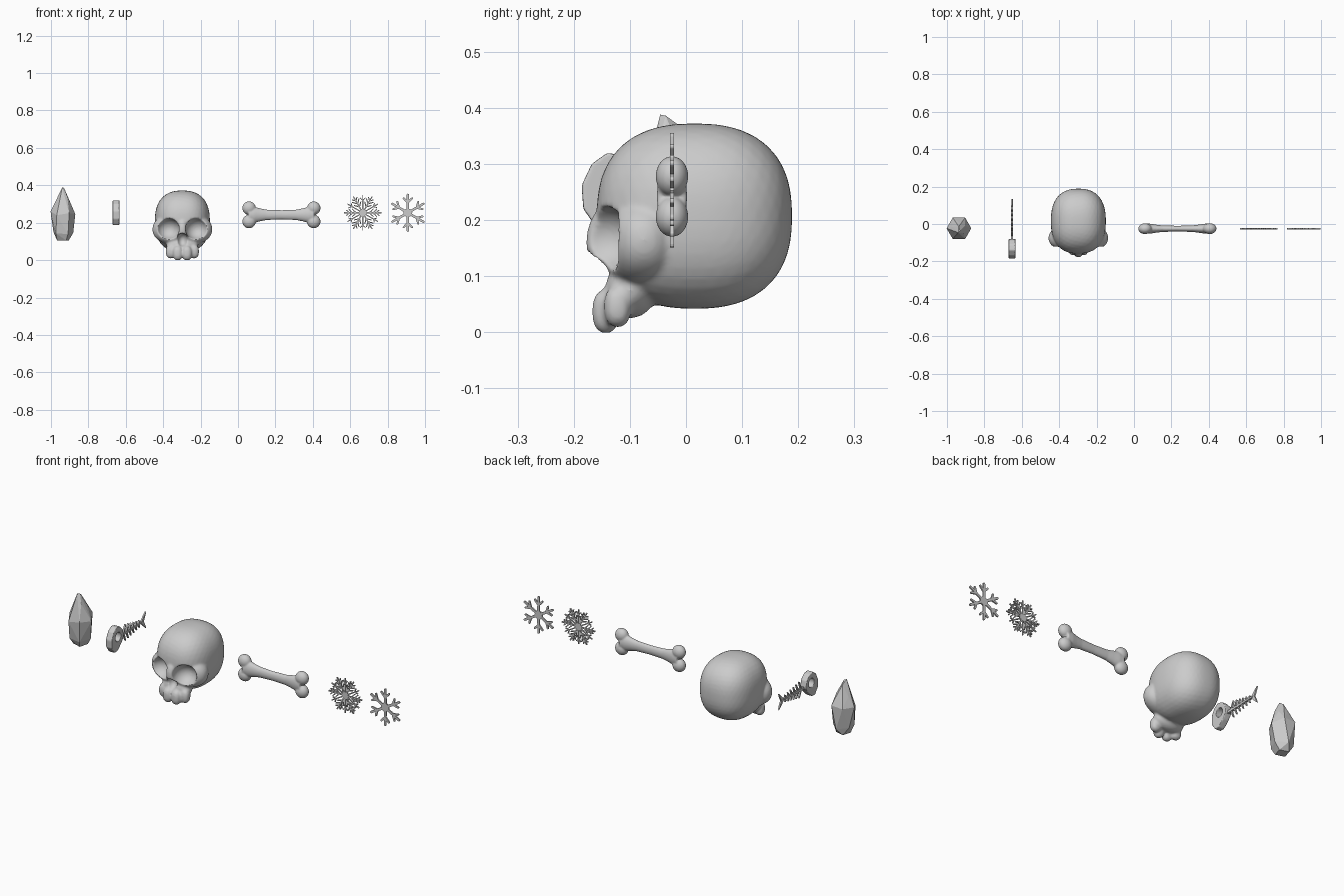
import bpy, bmesh, math, random
from mathutils import Matrix, Vector

if "Cube" in bpy.data.objects:
    bpy.data.objects.remove(bpy.data.objects["Cube"])

random.seed(4)


def to_object(name, bm, loc=(0, 0, 0), smooth=False):
    bmesh.ops.recalc_face_normals(bm, faces=bm.faces[:])
    me = bpy.data.meshes.new(name)
    bm.to_mesh(me)
    bm.free()
    ob = bpy.data.objects.new(name, me)
    ob.location = loc
    bpy.context.collection.objects.link(ob)
    me.polygons.foreach_set("use_smooth", [smooth] * len(me.polygons))
    return ob


def blob(bm, c, r, power=2.0):
    """Super-ellipsoid with centre c and radii r."""
    for v in bmesh.ops.create_icosphere(bm, subdivisions=4, radius=1)["verts"]:
        n = sum(abs(k) ** power for k in v.co) ** (1 / power)
        v.co = Vector([c[i] + r[i] * v.co[i] / n for i in range(3)])


def plate(bm, pts, depth):
    """Outline in XZ, extruded evenly about y = 0."""
    f = bm.faces.new([bm.verts.new((x, -depth / 2, z)) for x, z in pts])
    res = bmesh.ops.extrude_face_region(bm, geom=[f])
    vs = [g for g in res["geom"] if isinstance(g, bmesh.types.BMVert)]
    bmesh.ops.translate(bm, verts=vs, vec=(0, depth, 0))


def bar(bm, p, q, w0, w1, depth, rounded=False):
    """Flat tapered strip from p to q with optional round tip."""
    p, q = Vector(p), Vector(q)
    d = (q - p).normalized()
    n = Vector((-d.y, d.x))
    steps = [math.pi * k / 6 for k in range(7)] if rounded else [0, math.pi]
    tip = [q + n * w1 / 2 * math.cos(a) + (d * w1 / 2 * math.sin(a) if rounded else d * 0) for a in steps]
    plate(bm, [p + n * w0 / 2] + tip + [p - n * w0 / 2], depth)


def sculpt(ob, voxel, cutter=None, smooth=4):
    """Fuse overlapping forms, carve, then soften."""
    def remesh():
        m = ob.modifiers.new("fuse", 'REMESH')
        m.mode, m.voxel_size, m.use_smooth_shade = 'VOXEL', voxel, True
    remesh()
    if cutter:
        cutter.hide_render = True
        b = ob.modifiers.new("carve", 'BOOLEAN')
        b.operation, b.object, b.solver = 'DIFFERENCE', cutter, 'EXACT'
        remesh()
    s = ob.modifiers.new("soften", 'SMOOTH')
    s.factor, s.iterations = 0.5, smooth
    bpy.context.view_layer.objects.active = ob
    for m in list(ob.modifiers):
        bpy.ops.object.modifier_apply(modifier=m.name)
    if cutter:
        bpy.data.objects.remove(cutter)
    ob.data.polygons.foreach_set("use_smooth", [True] * len(ob.data.polygons))


# Skull: cranium, cheeks, nose bridge, jaw and tooth lumps
bm = bmesh.new()
blob(bm, (0, 0.015, 0.207), (0.147, 0.174, 0.165), 2.45)
blob(bm, (0, -0.075, 0.165), (0.16, 0.078, 0.09), 2.2)
blob(bm, (0, -0.132, 0.16), (0.036, 0.046, 0.07))
blob(bm, (0, -0.1, 0.075), (0.085, 0.047, 0.05))
for s in (-1, 1):
    blob(bm, (s * 0.025, -0.143, 0.037), (0.026, 0.024, 0.039), 2.4)
    blob(bm, (s * 0.062, -0.122, 0.046), (0.027, 0.024, 0.037), 2.4)
skull = to_object("skull", bm, (-0.2975, 0, 0))
# Eye sockets and nose opening
bm = bmesh.new()
for s in (-1, 1):
    blob(bm, (s * 0.077, -0.152, 0.167), (0.061, 0.068, 0.058))
blob(bm, (0, -0.16, 0.107), (0.029, 0.045, 0.037))
sculpt(skull, 0.005, to_object("skull_cutter", bm, (-0.2975, 0, 0)), 6)

# Bone: flared shaft with two knobs at each end
bm = bmesh.new()
profile = [(-0.175, 0.044), (-0.145, 0.043), (-0.115, 0.035), (-0.08, 0.028), (0, 0.025),
           (0.08, 0.028), (0.115, 0.035), (0.145, 0.043), (0.175, 0.044)]
rings = []
for x, r in profile:
    rings.append([bm.verts.new((x, 0.62 * r * math.cos(a), r * math.sin(a)))
                  for a in [math.tau * k / 24 for k in range(24)]])
for a, b in zip(rings, rings[1:]):
    for k in range(24):
        bm.faces.new((a[k], a[k - 1], b[k - 1], b[k]))
bm.faces.new(rings[0])
bm.faces.new(rings[-1])
for sx in (-1, 1):
    for sz in (-1, 1):
        blob(bm, (sx * 0.173, 0, sz * 0.036), (0.036, 0.029, 0.036))
sculpt(to_object("bone", bm, (0.232, -0.025, 0.242)), 0.004, None, 5)

# Crystal: faceted hull of jittered rings
bm = bmesh.new()
for z, r, n, turn in [(0.106, 0.036, 4, 0.5), (0.155, 0.056, 5, 0.2),
                      (0.25, 0.066, 6, 0.0), (0.325, 0.036, 5, 0.4)]:
    for k in range(n):
        a = math.tau * k / n + turn
        zz = z + (random.uniform(-0.018, 0.018) if n > 4 else 0)
        bm.verts.new((-0.936 + r * math.cos(a), -0.023 + r * math.sin(a), zz))
for p in [(-0.94, -0.046, 0.388), (-0.93, -0.036, 0.386), (-0.937, -0.014, 0.37)]:
    bm.verts.new(p)
res = bmesh.ops.convex_hull(bm, input=bm.verts[:])
bmesh.ops.delete(bm, geom=list({g for g in res["geom_interior"] + res["geom_unused"]
                                if isinstance(g, bmesh.types.BMVert)}), context='VERTS')
to_object("crystal", bm)

# Fish head: rounded plate with an eye hole
turn = Matrix.Rotation(math.pi / 2, 4, 'Z')
bm = bmesh.new()
plate(bm, [(-0.078, 0.25), (-0.086, 0.288), (-0.11, 0.314), (-0.14, 0.32), (-0.168, 0.3),
           (-0.186, 0.262), (-0.183, 0.22), (-0.16, 0.187), (-0.135, 0.187), (-0.1, 0.218)], 0.036)
bm.transform(turn)
head = to_object("fish_head", bm, (-0.652, 0, 0))
bm = bmesh.new()
blob(bm, (0, -0.128, 0.264), (0.06, 0.023, 0.025))
sculpt(head, 0.003, to_object("eye_cutter", bm, (-0.652, 0, 0)), 9)

# Fish spine, swept ribs and forked tail
bm = bmesh.new()
bar(bm, (-0.09, 0.25), (0.1, 0.255), 0.014, 0.008, 0.012)
for s in (-1, 1):
    for k in range(6):
        y, l = -0.06 + 0.026 * k, 0.044 - 0.005 * k
        bar(bm, (y, 0.252), (y + l * 0.4, 0.252 + s * l), 0.01, 0.004, 0.009)
    plate(bm, [(0.088, 0.254), (0.108, 0.254 + s * 0.022), (0.133, 0.254 + s * 0.045),
               (0.122, 0.254 + s * 0.018), (0.112, 0.254)], 0.008)
bm.transform(turn)
to_object("fish_spine", bm, (-0.652, 0, 0))


def polar(r, a):
    return Vector((r * math.cos(a), r * math.sin(a)))


def arm(bm, a, length, w, barbs, depth, rounded):
    """Snowflake arm with mirrored side barbs given as (distance, length)."""
    bar(bm, (0, 0), polar(length, a), w, w * 0.85, depth, rounded)
    for d, l in barbs:
        for s in (-1, 1):
            p = polar(d, a)
            bar(bm, p, p + polar(l, a + s * math.pi / 4), w * 0.9, w * 0.7, depth, rounded)


def hexagon(bm, r, depth):
    plate(bm, [polar(r, math.tau * k / 6) for k in range(6)], depth)


# Fine snowflake: feathered arms plus shorter arms between
bm = bmesh.new()
hexagon(bm, 0.022, 0.007)
for k in range(6):
    a = math.tau * k / 6
    arm(bm, a, 0.1, 0.007, [(0.036, 0.03), (0.055, 0.03), (0.073, 0.022)], 0.007, False)
    arm(bm, a + math.pi / 6, 0.094, 0.006, [(0.066, 0.02)], 0.007, False)
to_object("fine_snowflake", bm, (0.667, -0.025, 0.253))

# Bold snowflake: six rounded arms with one pair of branches
bm = bmesh.new()
hexagon(bm, 0.024, 0.007)
for k in range(6):
    arm(bm, math.pi / 2 + math.tau * k / 6, 0.096, 0.014, [(0.055, 0.032)], 0.007, True)
to_object("bold_snowflake", bm, (0.908, -0.025, 0.253))
